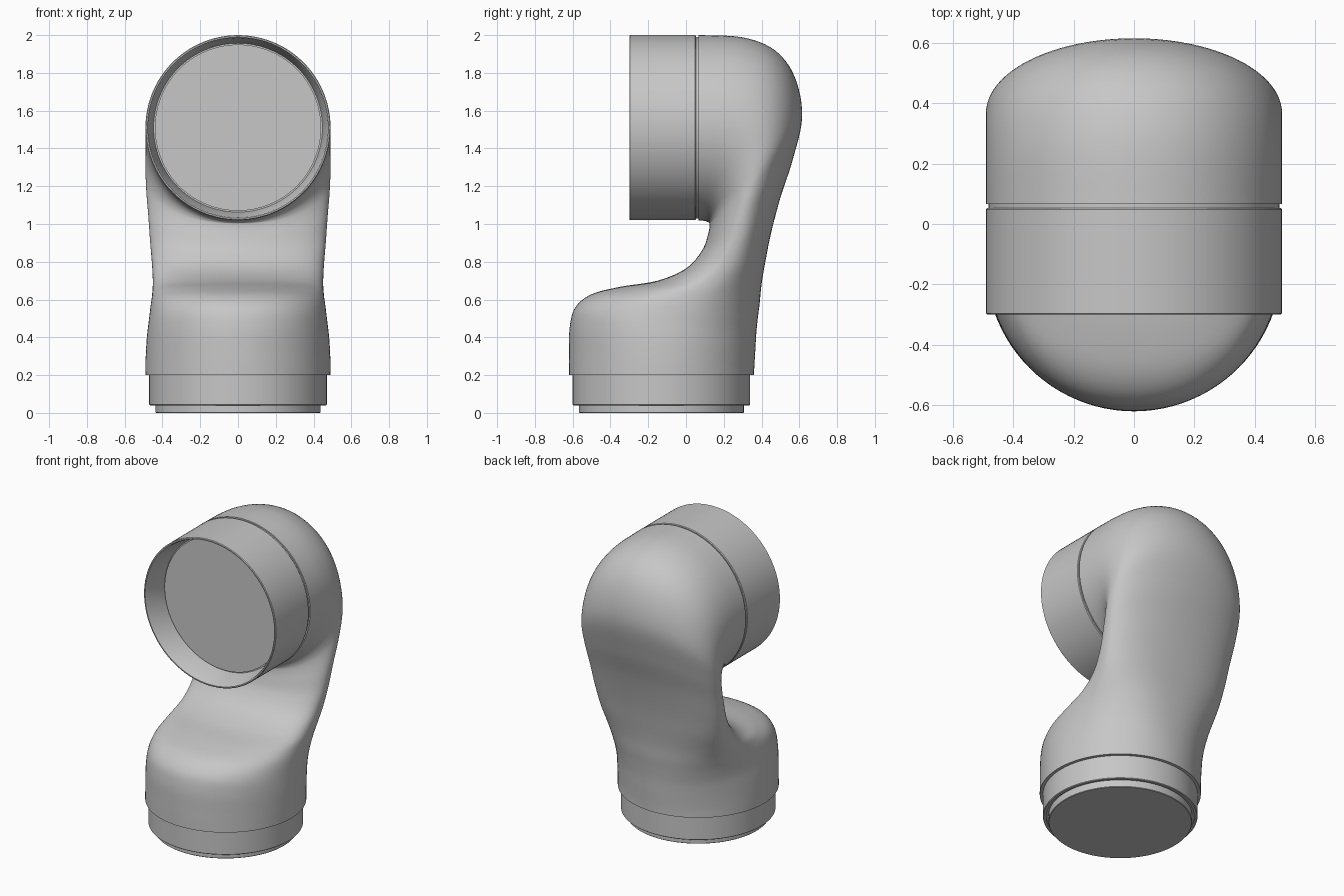
import bpy, bmesh, math
from mathutils import Vector

if "Cube" in bpy.data.objects:
    bpy.data.objects.remove(bpy.data.objects["Cube"])

grey = bpy.data.materials.new("light grey")
grey.diffuse_color = (0.57, 0.57, 0.57, 1)
grey.use_nodes = True
grey.node_tree.nodes["Principled BSDF"].inputs["Base Color"].default_value = grey.diffuse_color
SEG = 96


def loft(name, rings, cap=True):
    """Skin a list of closed rings into one smooth object."""
    bm = bmesh.new()
    vr = [[bm.verts.new(p) for p in ring] for ring in rings]
    for a, b in zip(vr, vr[1:]):
        for i in range(len(a)):
            j = (i + 1) % len(a)
            bm.faces.new((a[i], a[j], b[j], b[i]))
    if cap:
        bm.faces.new(vr[0])
        bm.faces.new(vr[-1])
    bmesh.ops.recalc_face_normals(bm, faces=bm.faces[:])
    me = bpy.data.meshes.new(name)
    bm.to_mesh(me)
    bm.free()
    me.materials.append(grey)
    ob = bpy.data.objects.new(name, me)
    bpy.context.collection.objects.link(ob)
    bpy.ops.object.select_all(action='DESELECT')
    ob.select_set(True)
    bpy.context.view_layer.objects.active = ob
    bpy.ops.object.shade_smooth_by_angle(angle=math.radians(32))
    return ob


def turned(name, profile, centre, axis):
    """Turn a (radius, position along axis) profile around y or z."""
    rings = []
    for r, h in profile:
        ring = []
        for i in range(SEG):
            t = 2 * math.pi * i / SEG
            u, v = r * math.cos(t), r * math.sin(t)
            p = Vector((u, h, v)) if axis == 'Y' else Vector((u, v, h))
            ring.append(p + Vector(centre))
        rings.append(ring)
    return loft(name, rings)


def catmull(p0, p1, p2, p3, t):
    return [0.5 * (2 * b + (c - a) * t + (2 * a - 5 * b + 4 * c - d) * t * t
                   + (3 * b - a - 3 * c + d) * t ** 3)
            for a, b, c, d in zip(p0, p1, p2, p3)]


def spow(v, e):
    return math.copysign(abs(v) ** e, v)


# Curved arm housing: front point y,z / back point y,z / half width / roundness
stations = [
    (-.62, .20, .36, .20, .49, 2), (-.62, .32, .362, .25, .489, 2),
    (-.615, .46, .367, .33, .483, 2.05), (-.585, .56, .372, .42, .472, 2.15),
    (-.50, .628, .38, .50, .463, 2.25), (-.35, .667, .39, .58, .455, 2.3),
    (-.15, .70, .40, .68, .451, 2.3), (0, .765, .42, .80, .455, 2.3),
    (.085, .86, .45, .95, .465, 2.2), (.118, .95, .50, 1.14, .475, 2.1),
    (.125, .997, .565, 1.34, .485, 2), (.12, 1.008, .615, 1.57, .49, 2),
    (.112, 1.012, .575, 1.78, .49, 2), (.10, 1.016, .47, 1.92, .49, 2),
    (.085, 1.018, .30, 1.988, .49, 2), (.066, 1.02, .066, 2.0, .49, 2)]


def section(s):
    fy, fz, by, bz, w, n = s
    ring = []
    for i in range(SEG):
        t = 2 * math.pi * i / SEG
        c, x = spow(math.cos(t), 2 / n), spow(math.sin(t), 2 / n)
        ring.append((w * x, (fy + by) / 2 + c * (fy - by) / 2,
                     (fz + bz) / 2 + c * (fz - bz) / 2))
    return ring


rings = []
last = len(stations) - 1
for k in range(last):
    quad = [stations[min(max(k + d, 0), last)] for d in (-1, 0, 1, 2)]
    rings += [section(catmull(*quad, j / 6)) for j in range(6)]
rings.append(section(stations[-1]))
loft("arm_housing", rings)

# Open joint drum at the top, with a recessed front disc and a rear groove
turned("joint_drum", [
    (.44, -.15), (.44, -.14), (.447, -.14), (.45, -.155), (.474, -.29),
    (.479, -.30), (.486, -.30), (.49, -.296), (.49, .048), (.486, .053),
    (.481, .053), (.481, .07)], (0, 0, 1.51), 'Y')

# Stepped collar and mounting disc at the base
turned("base_collar", [
    (.45, .05), (.45, .04), (.466, .04), (.47, .044), (.47, .21)],
    (0, -.13, 0), 'Z')
turned("base_disc", [(.433, 0), (.436, .003), (.436, .06)],
       (0, -.13, 0), 'Z')
